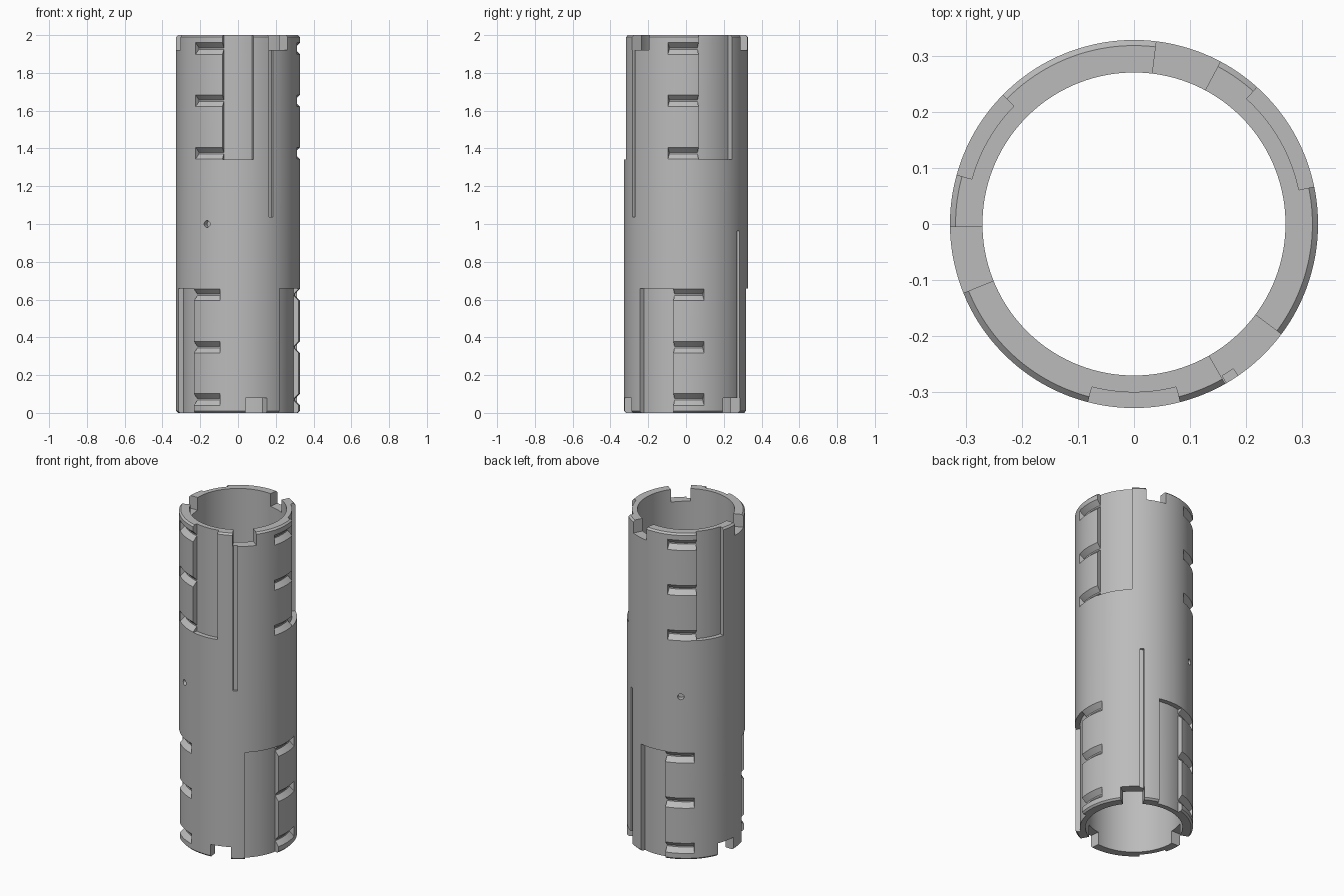
import bpy
import bmesh
from math import radians, sin, cos, ceil, pi
from mathutils import Matrix

OUTER, INNER, FLOOR, HEIGHT = 0.328, 0.27, 0.3, 2.0
BEYOND = 0.36  # cutters reach past the outer wall

cube = bpy.data.objects.get("Cube")
if cube:
    bpy.data.objects.remove(cube, do_unlink=True)

grey = bpy.data.materials.new("plain grey")
grey.use_nodes = True
colour = (0.5, 0.5, 0.5, 1)
grey.diffuse_color = colour
grey.node_tree.nodes["Principled BSDF"].inputs["Base Color"].default_value = colour


def add_object(name, bm):
    bmesh.ops.recalc_face_normals(bm, faces=bm.faces)
    mesh = bpy.data.meshes.new(name)
    bm.to_mesh(mesh)
    bm.free()
    obj = bpy.data.objects.new(name, mesh)
    bpy.context.collection.objects.link(obj)
    return obj


def sweep(name, profile, start, end, step=1.875):
    """Sweep a closed (radius, z) profile around z between two angles."""
    closed = end - start >= 360
    count = max(2, ceil((end - start) / step))
    bm = bmesh.new()
    rings = []
    for i in range(count if closed else count + 1):
        a = radians(start + (end - start) * i / count)
        rings.append([bm.verts.new((r * cos(a), r * sin(a), z)) for r, z in profile])
    n = len(profile)
    for i in range(count):
        p, q = rings[i], rings[(i + 1) % len(rings)]
        for j in range(n):
            k = (j + 1) % n
            bm.faces.new((p[j], p[k], q[k], q[j]))
    if not closed:
        bm.faces.new(rings[0])
        bm.faces.new(rings[-1])
    return add_object(name, bm)


def block(r0, r1, z0, z1):
    return [(r0, z0), (r1, z0), (r1, z1), (r0, z1)]


# Tube with chamfered outer rims
c = 0.01
tube = sweep("tube", [(INNER, 0), (OUTER - c, 0), (OUTER, c), (OUTER, HEIGHT - c),
                      (OUTER - c, HEIGHT), (INNER, HEIGHT)], 0, 360)
tube.data.materials.append(grey)


def end_cutters():
    """Cutters for the upper end of the tube."""
    top = HEIGHT + 0.05
    cutters = []
    # Entry channels, each with three side slots
    for start, end in ((-104.5, -75.5), (11.7, 48), (135.5, 164.5)):
        cutters.append(sweep("channel_cutter", block(FLOOR, BEYOND, 1.342, top), start, end))
        for i in range(3):
            z = 1.375 + 0.277 * i
            r, spread = FLOOR + 0.001, BEYOND - OUTER
            slot = [(r, z - 0.004), (BEYOND, z - 0.031 - spread),
                    (BEYOND, z + 0.031 + spread), (r, z + 0.004)]
            cutters.append(sweep("slot_cutter", slot, start - 28.7, start + 1))
    # Notches through the rim
    for start, end in ((-60.3, -36.8), (62, 83), (181, 202)):
        cutters.append(sweep("notch_cutter", block(0.2, BEYOND, 1.922, top), start, end))
    # Long narrow groove
    cutters.append(sweep("groove_cutter", block(0.313, BEYOND, 1.036, top), -59.8, -55.6))
    return cutters


# The lower end is the upper end turned half way round the x axis
cutters = end_cutters()
turn = Matrix.Translation((0, 0, HEIGHT)) @ Matrix.Rotation(pi, 4, "X")
for cutter in end_cutters():
    cutter.data.transform(turn)
    cutters.append(cutter)

# Two small blind holes at mid height
for angle in (120, 240):
    bm = bmesh.new()
    place = (Matrix.Rotation(radians(angle), 4, "Z") @ Matrix.Translation((0.33, 0, 1))
             @ Matrix.Rotation(pi / 2, 4, "Y"))
    bmesh.ops.create_cone(bm, cap_ends=True, segments=24, radius1=0.018,
                          radius2=0.018, depth=0.07, matrix=place)
    cutters.append(add_object("hole_cutter", bm))

# Cut everything out of the tube
bpy.ops.object.select_all(action="DESELECT")
bpy.context.view_layer.objects.active = tube
tube.select_set(True)
for cutter in cutters:
    cutter.hide_render = True
    cut = tube.modifiers.new("cut", "BOOLEAN")
    cut.operation = "DIFFERENCE"
    cut.solver = "EXACT"
    cut.object = cutter
    bpy.ops.object.modifier_apply(modifier=cut.name)
    bpy.data.objects.remove(cutter, do_unlink=True)

bpy.ops.object.shade_smooth_by_angle(angle=radians(25))
